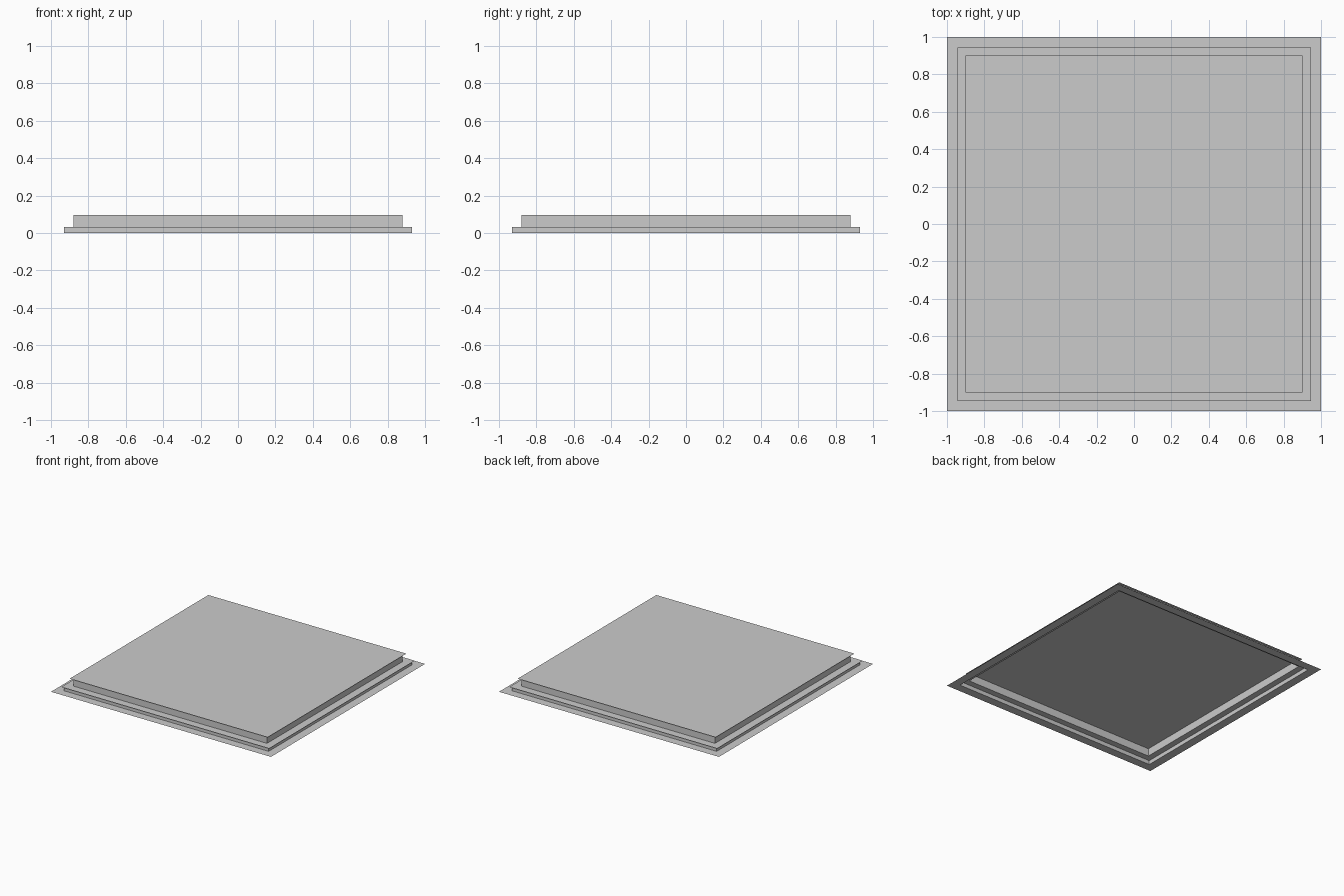
import bpy, bmesh

if "Cube" in bpy.data.objects:
    bpy.data.objects.remove(bpy.data.objects["Cube"])


def square(bm, half, z):
    return [bm.verts.new((x * half, y * half, z))
            for x, y in ((-1, -1), (1, -1), (1, 1), (-1, 1))]


def make(name, loops, cap=False):
    """Join successive square loops (half size, z) with faces, optionally closing the last."""
    bm = bmesh.new()
    rings = [square(bm, h, z) for h, z in loops]
    for a, b in zip(rings, rings[1:]):
        for i in range(4):
            j = (i + 1) % 4
            bm.faces.new((a[i], a[j], b[j], b[i]))
    if cap:
        bm.faces.new(rings[-1])
    mesh = bpy.data.meshes.new(name)
    bm.to_mesh(mesh)
    bm.free()
    obj = bpy.data.objects.new(name, mesh)
    bpy.context.collection.objects.link(obj)
    return obj


LOW, TOP = 0.033, 0.096

# Thin flat flanges, open in the middle
make("base_flange", [(1.0, 0), (0.93, 0)])
make("middle_flange", [(0.945, LOW), (0.88, LOW)])

# Upright walls, hollow underneath
make("lower_wall", [(0.93, 0), (0.93, LOW)])
make("upper_wall", [(0.88, LOW), (0.88, TOP)])

# Overhanging top sheet
make("top_panel", [(0.90, TOP)], cap=True)
